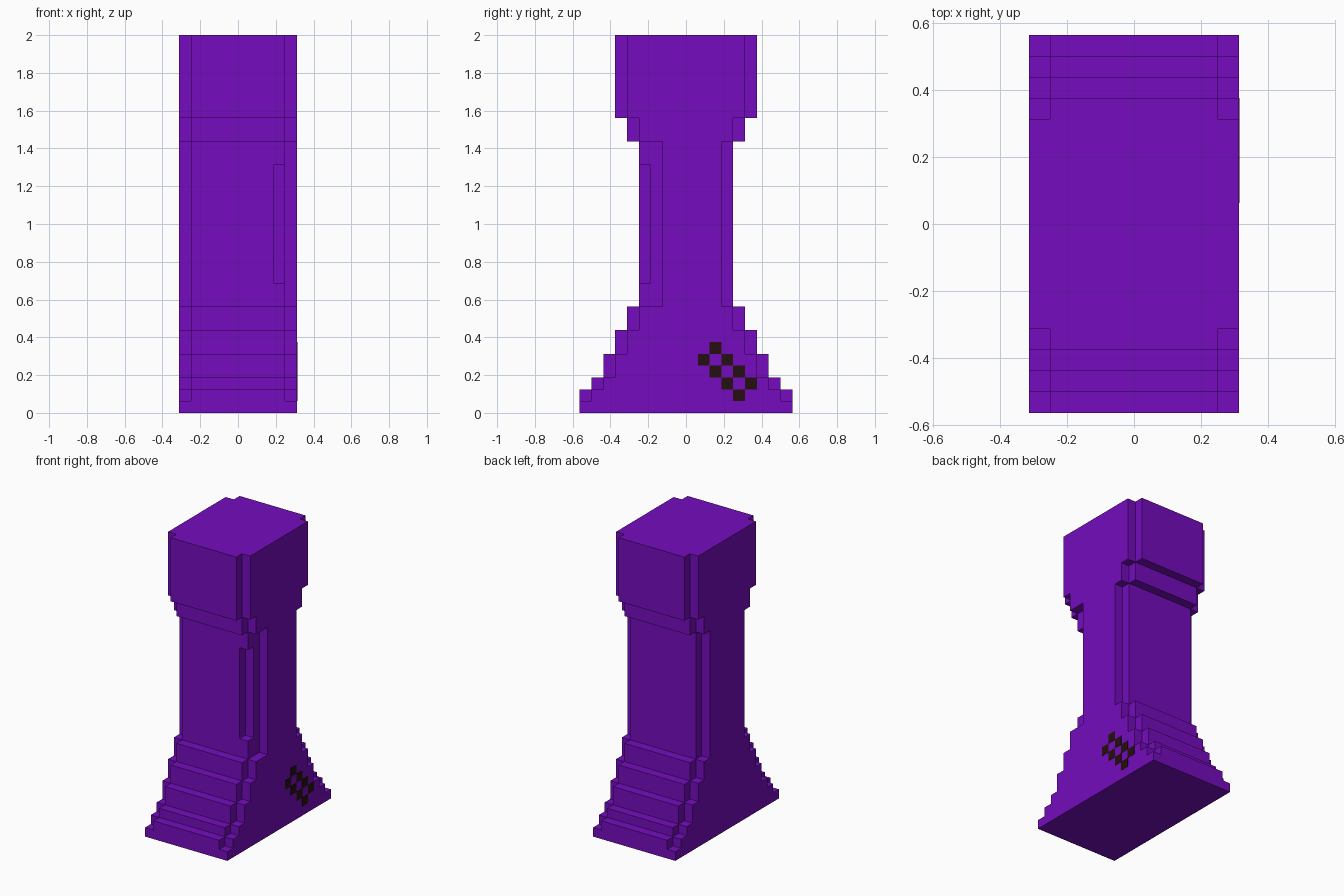
import bpy, bmesh

U = 1 / 16  # one block of the stepped grid

if "Cube" in bpy.data.objects:
    bpy.data.objects.remove(bpy.data.objects["Cube"], do_unlink=True)


def material(name, color):
    mat = bpy.data.materials.new(name)
    mat.use_nodes = True
    mat.diffuse_color = color
    bsdf = next(n for n in mat.node_tree.nodes if n.type == 'BSDF_PRINCIPLED')
    bsdf.inputs["Base Color"].default_value = color
    return mat


PURPLE = material("purple", (0.178, 0.0037, 0.51, 1))
BROWN = material("dark brown", (0.019, 0.0048, 0.0044, 1))


def prism(name, outline, x0, x1, mat):
    """Extrude a (y, z) outline, given in blocks, from x0 to x1."""
    bm = bmesh.new()
    face = bm.faces.new([bm.verts.new((x0 * U, y * U, z * U)) for y, z in outline])
    ext = bmesh.ops.extrude_face_region(bm, geom=[face])["geom"]
    verts = [g for g in ext if isinstance(g, bmesh.types.BMVert)]
    bmesh.ops.translate(bm, verts=verts, vec=((x1 - x0) * U, 0, 0))
    bmesh.ops.recalc_face_normals(bm, faces=bm.faces[:])
    mesh = bpy.data.meshes.new(name)
    bm.to_mesh(mesh)
    bm.free()
    mesh.materials.append(mat)
    obj = bpy.data.objects.new(name, mesh)
    bpy.context.collection.objects.link(obj)
    return obj


def stepped(bands):
    """Outline from bands of (bottom, top, front depth, back depth)."""
    front, back = [], []
    for z0, z1, f, b in bands:
        front += [(-f, z0), (-f, z1)]
        back += [(b, z0), (b, z1)]
    return front + back[::-1]


def rect(y0, y1, z0, z1):
    return [(y0, z0), (y1, z0), (y1, z1), (y0, z1)]


def combine(target, tool, operation):
    mod = target.modifiers.new(operation.lower(), 'BOOLEAN')
    mod.operation, mod.solver, mod.object = operation, 'EXACT', tool
    tool.hide_render = True
    bpy.context.view_layer.objects.active = target
    bpy.ops.object.modifier_apply(modifier=mod.name)
    bpy.data.objects.remove(tool, do_unlink=True)


# Stepped base, shaft and head, as the core of the pillar
core = [(0, 2, 9), (2, 3, 8), (3, 5, 7), (5, 7, 6), (7, 9, 5),
        (9, 23, 4), (23, 25, 5), (25, 32, 6)]
pillar = prism("pillar", stepped([(a, b, d, d) for a, b, d in core]), -4, 4, PURPLE)

# Side walls, one block shallower than the core above the plinth
side = [(0, 1, 9), (1, 2, 8), (2, 3, 7), (3, 5, 6), (5, 7, 5), (7, 9, 4),
        (9, 23, 3), (23, 25, 4), (25, 32, 5)]
for x0, x1, shaft_front in ((-5, -4, 3), (4, 5, 2)):
    bands = [(a, b, shaft_front if a == 9 else d, d) for a, b, d in side]
    combine(pillar, prism("side_wall", stepped(bands), x0, x1, PURPLE), 'UNION')

# Groove in the left front edge of the shaft
combine(pillar, prism("groove_cutter", rect(-4.5, -3, 11, 21), 3, 4.5, PURPLE), 'DIFFERENCE')

# Merge flat neighbouring faces
bm = bmesh.new()
bm.from_mesh(pillar.data)
bmesh.ops.remove_doubles(bm, verts=bm.verts[:], dist=1e-5)
bmesh.ops.dissolve_limit(bm, angle_limit=0.01, verts=bm.verts[:], edges=bm.edges[:])
bm.to_mesh(pillar.data)
bm.free()

# Checkered dark squares on the left side of the base
squares = [(2, 5), (1, 4), (3, 4), (2, 3), (4, 3), (3, 2), (5, 2), (4, 1)]
for i, (y, z) in enumerate(squares, 1):
    prism(f"dark_square_{i}", rect(y, y + 1, z, z + 1), 4.97, 5.03, BROWN)
